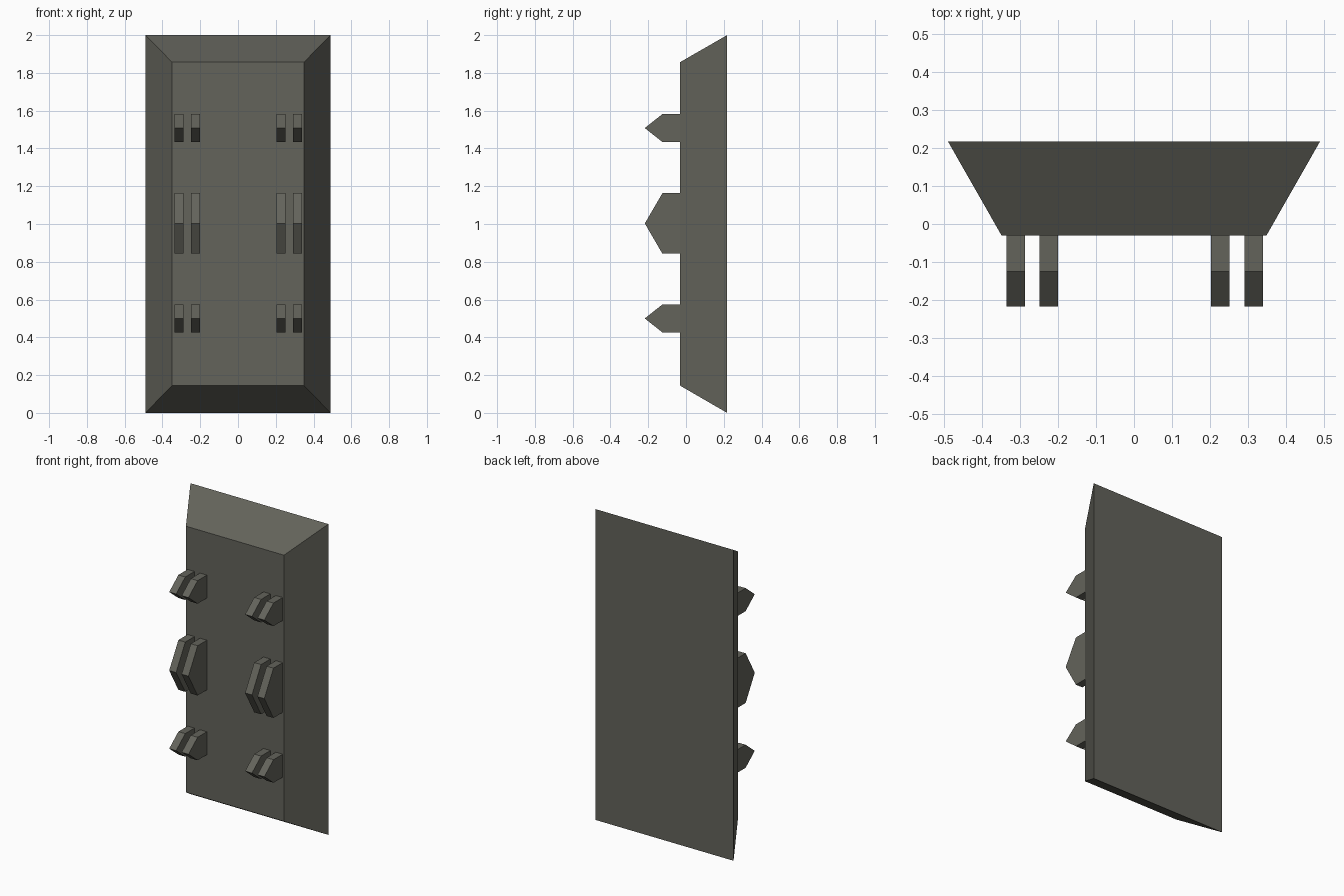
import bpy, bmesh

if "Cube" in bpy.data.objects:
    bpy.data.objects.remove(bpy.data.objects["Cube"])

mat = bpy.data.materials.new("dark olive grey")
mat.diffuse_color = (0.125, 0.125, 0.104, 1)
mat.use_nodes = True
mat.node_tree.nodes["Principled BSDF"].inputs["Base Color"].default_value = mat.diffuse_color


def loft(name, loop_a, loop_b):
    """Closed solid between two matching loops of points."""
    bm = bmesh.new()
    a = [bm.verts.new(p) for p in loop_a]
    b = [bm.verts.new(p) for p in loop_b]
    bm.faces.new(a)
    bm.faces.new(b)
    n = len(a)
    for i in range(n):
        j = (i + 1) % n
        bm.faces.new((a[i], a[j], b[j], b[i]))
    bmesh.ops.recalc_face_normals(bm, faces=bm.faces)
    mesh = bpy.data.meshes.new(name)
    bm.to_mesh(mesh)
    bm.free()
    mesh.materials.append(mat)
    obj = bpy.data.objects.new(name, mesh)
    bpy.context.collection.objects.link(obj)
    return obj


def rect(y, hx, z0, z1):
    return [(-hx, y, z0), (hx, y, z0), (hx, y, z1), (-hx, y, z1)]


# Bevelled slab: wide back, narrower front
BACK, FRONT = 0.218, -0.031
loft("panel", rect(BACK, 0.491, 0, 2), rect(FRONT, 0.349, 0.144, 1.857))

# Pointed fins: pairs on each side, in three rows
fin_left_edges = (-0.337, -0.249, 0.203, 0.291)
fin_rows = (("lower_fin", 0.5, 0.074), ("middle_fin", 1.003, 0.16), ("upper_fin", 1.508, 0.074))
for name, zc, h in fin_rows:
    profile = [(FRONT, zc - h), (FRONT, zc + h), (-0.125, zc + h),
               (-0.218, zc), (-0.125, zc - h)]
    for i, x in enumerate(fin_left_edges):
        loft(f"{name}_{i + 1}",
             [(x, y, z) for y, z in profile],
             [(x + 0.049, y, z) for y, z in profile])
